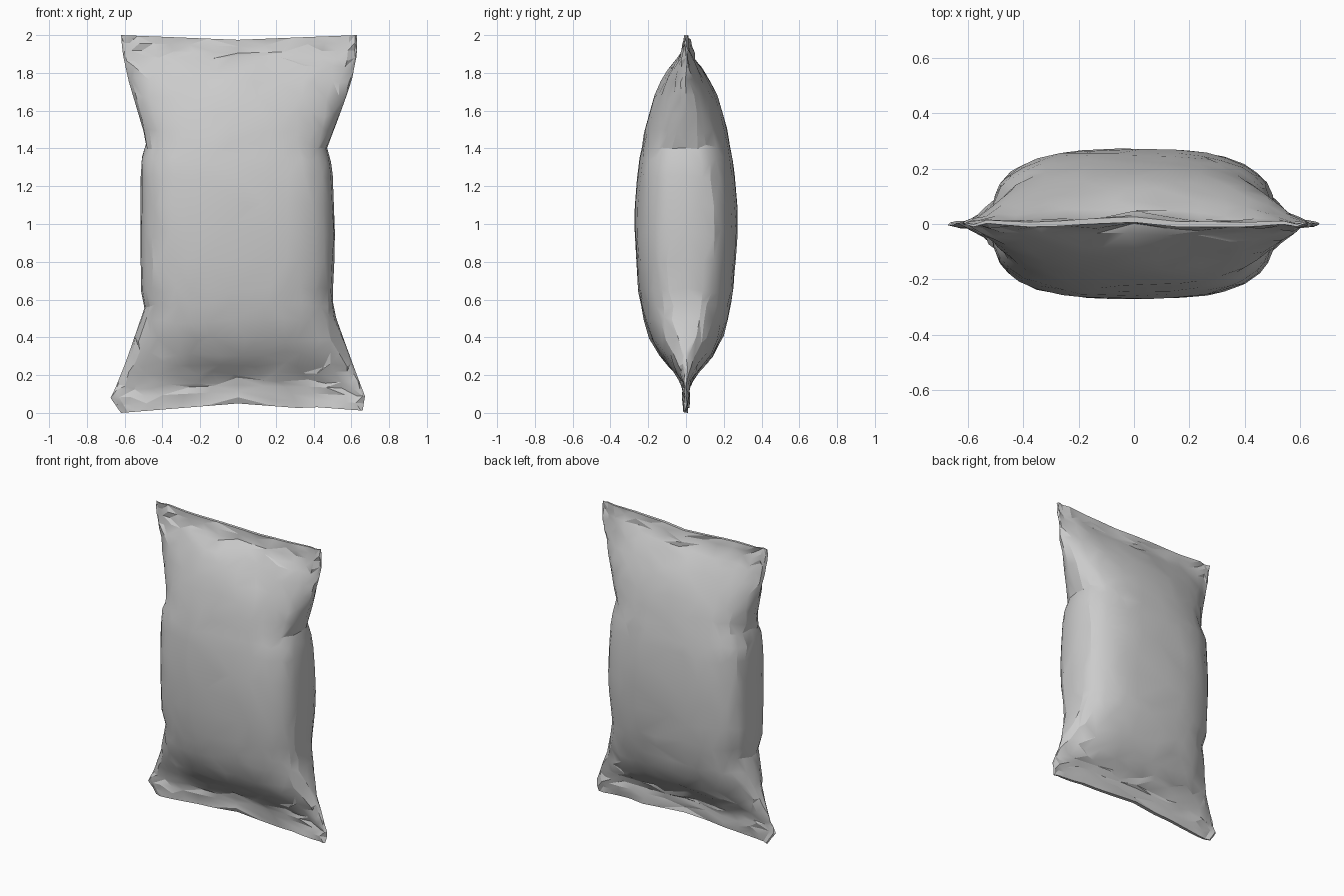
import bpy, bmesh, math, random

random.seed(4)
if "Cube" in bpy.data.objects:
    bpy.data.objects.remove(bpy.data.objects["Cube"])

foil = bpy.data.materials.new("grey_foil")
foil.use_nodes = True
foil.diffuse_color = (0.6, 0.6, 0.6, 1)
foil.node_tree.nodes["Principled BSDF"].inputs["Base Color"].default_value = (0.6, 0.6, 0.6, 1)


def lerp_table(table, z):
    """Piecewise linear lookup in a list of (height, value)."""
    for (z0, a), (z1, b) in zip(table, table[1:]):
        if z <= z1:
            return a + (b - a) * max(0, z - z0) / (z1 - z0)
    return table[-1][1]


# Outline of the pillow bag: half widths per side, half depth, section squareness
LEFT = [(0, .66), (.08, .672), (.28, .6), (.5, .52), (.6, .5), (.9, .515), (1.3, .5),
        (1.41, .47), (1.5, .51), (1.75, .6), (1.9, .63), (2, .63)]
RIGHT = [(0, .62), (.08, .675), (.13, .65), (.28, .59), (.57, .49), (.65, .515),
         (1.34, .515), (1.41, .485), (1.49, .5), (1.76, .58), (1.9, .61), (2, .62)]
DEPTH = [(0, .012), (.12, .02), (.16, .035), (.2, .06), (.25, .103), (.31, .148), (.39, .188),
         (.49, .223), (.65, .252), (.9, .272), (1.1, .27), (1.3, .253), (1.5, .219),
         (1.68, .166), (1.8, .105), (1.88, .045), (1.93, .017), (2, .01)]
SQUARE = [(0, 2.6), (.15, 1.9), (.31, 2), (.49, 2.6), (.7, 2.9), (1.3, 2.9), (1.5, 2.5),
          (1.76, 1.8), (1.9, 1.9), (2, 2.4)]
HEIGHTS = [0, .04, .08, .12, .15, .2, .25, .31, .39, .49, .57, .65, .8, .95, 1.1, 1.25, 1.34,
           1.41, 1.49, 1.58, 1.68, 1.76, 1.83, 1.88, 1.92, 1.96, 2]
SIDES = 32
HALF = SIDES // 2


def spow(v, e):
    return math.copysign(abs(v) ** e, v)


bm = bmesh.new()
rings = []
for level in HEIGHTS:
    seal = level < .13 or level > 1.9
    # Both foils of a seal crinkle together
    crimp = [random.uniform(-.009, .009) if seal else 0 for _ in range(HALF + 1)]
    ring = []
    for i in range(SIDES):
        z, t = level, math.tau * i / SIDES
        if not seal:
            z += random.uniform(-.018, .018)
            if i % HALF:
                t += random.uniform(-.06, .06)
        e = 2 / lerp_table(SQUARE, z)
        c, s = spow(math.cos(t), e), spow(math.sin(t), e)
        x = c * lerp_table(LEFT if c > 0 else RIGHT, z)
        y = s * lerp_table(DEPTH, z) + crimp[min(i, SIDES - i)]
        if not seal:
            # Crinkles: strongest next to the seals, gentle on the belly
            amp = .008 if level < .4 or level > 1.7 else .003
            y += random.uniform(-amp, amp)
        # Top seal buckles at its middle
        if level > 1.9:
            y += .016 * math.exp(-(x / .12) ** 2)
        # Seam lines arch at the bottom and sag at the top
        low, high = max(0, 1 - z / .27), max(0, 1 - (2 - z) / .2)
        z += low * (.05 * (1 - abs(c)) + .012 * (c > .5)) - high * .025 * (1 - abs(c))
        ring.append(bm.verts.new((x, y, z)))
    rings.append(ring)

# Bag walls, split along mixed diagonals to look creased
for a, b in zip(rings, rings[1:]):
    for i in range(SIDES):
        j = (i + 1) % SIDES
        if random.random() < .5:
            bm.faces.new((a[i], a[j], b[j]))
            bm.faces.new((a[i], b[j], b[i]))
        else:
            bm.faces.new((a[i], a[j], b[i]))
            bm.faces.new((a[j], b[j], b[i]))

# Thin closed edges of both seals
for ring in (rings[0], rings[-1]):
    for i in range(HALF):
        quad = [ring[i], ring[i + 1], ring[-i - 1], ring[-i % SIDES]]
        bm.faces.new(list(dict.fromkeys(quad)))
bmesh.ops.recalc_face_normals(bm, faces=bm.faces)

mesh = bpy.data.meshes.new("snack_bag")
bm.to_mesh(mesh)
bm.free()
mesh.materials.append(foil)
bag = bpy.data.objects.new("snack_bag", mesh)
bpy.context.collection.objects.link(bag)
bpy.context.view_layer.objects.active = bag
bag.select_set(True)
bpy.ops.object.shade_smooth_by_angle(angle=math.radians(20))
